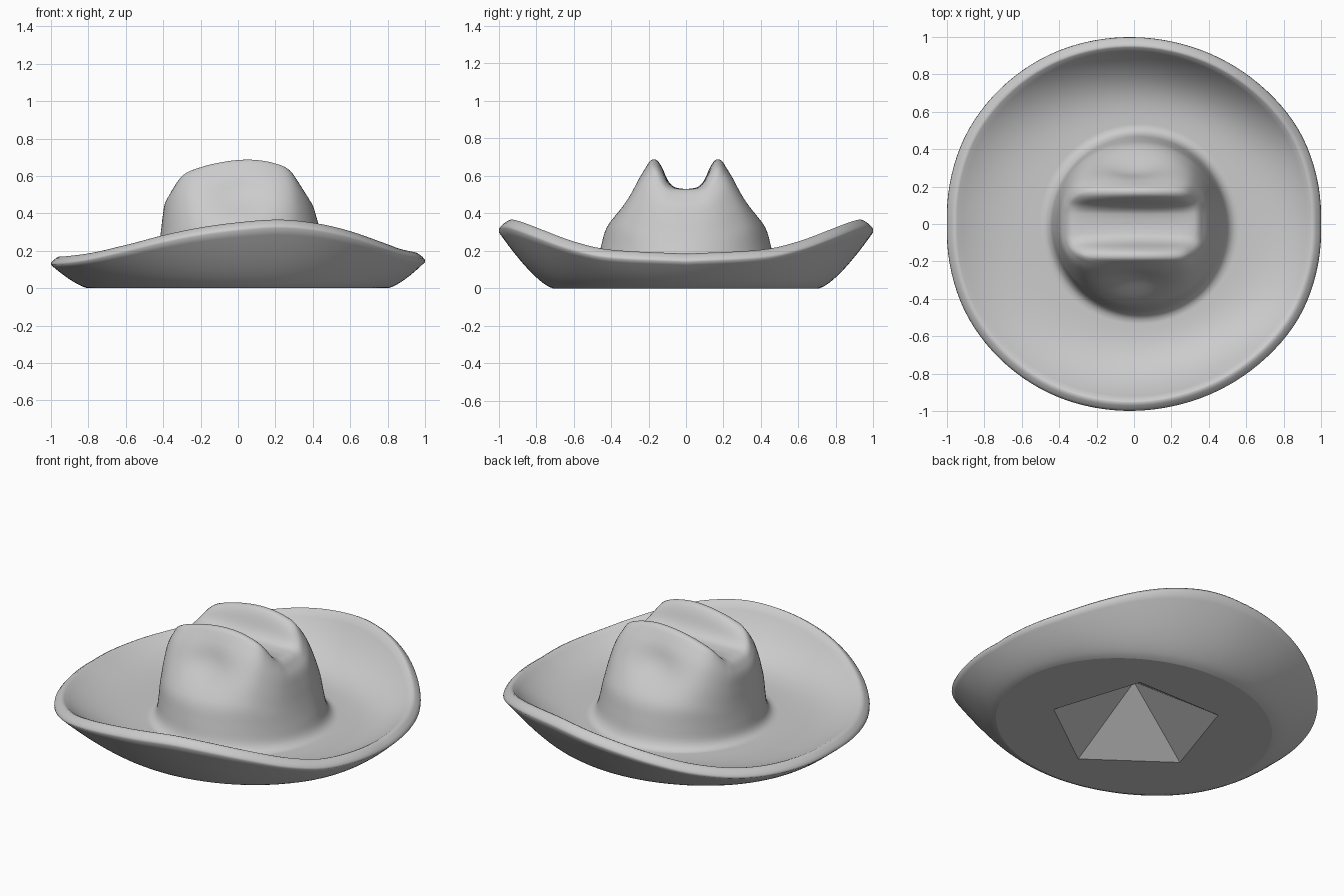
import bpy, bmesh
from math import sin, cos, pi, exp, radians

SEG = 120
ANGLES = [2 * pi * i / SEG for i in range(SEG)]

cube = bpy.data.objects.get("Cube")
if cube:
    bpy.data.objects.remove(cube)

felt = bpy.data.materials.new("grey_felt")
felt.use_nodes = True
felt.diffuse_color = (0.6, 0.6, 0.6, 1)
felt.node_tree.nodes["Principled BSDF"].inputs["Base Color"].default_value = (0.6, 0.6, 0.6, 1)


def curve(points):
    """Smooth function through a few (position, value) points."""
    xs, ys = zip(*points)
    n = len(xs)
    slope = []
    for i in range(n):
        lo, hi = max(i - 1, 0), min(i + 1, n - 1)
        slope.append((ys[hi] - ys[lo]) / (xs[hi] - xs[lo]))

    def value(x):
        x = min(max(x, xs[0]), xs[-1])
        i = next(k for k in range(n - 1) if x <= xs[k + 1])
        w = xs[i + 1] - xs[i]
        t = (x - xs[i]) / w
        return (ys[i] * (1 + 2 * t) * (1 - t) ** 2 + ys[i + 1] * t * t * (3 - 2 * t)
                + w * slope[i] * t * (1 - t) ** 2 - w * slope[i + 1] * t * t * (1 - t))
    return value


# Shape profiles
FLOOR = 0.085
arch = curve([(-.37, .52), (-.33, .57), (-.28, .615), (-.2, .647), (-.1, .672), (0, .686),
              (.1, .686), (.2, .667), (.27, .637), (.31, .59), (.37, .51)])
half_x = curve([(0, .51), (.06, .478), (.25, .453), (.48, .43), (.7, .412), (.88, .393), (1, .36)])
half_y = curve([(0, .51), (.06, .48), (.22, .456), (.4, .43), (.52, .395), (.68, .34),
                (.85, .272), (1, .202)])
groove = curve([(0, 0), (.04, .03), (.07, .1), (.1, .33), (.13, .76), (.155, .97), (.175, 1)])
rim_height = curve([(0, .185), (25, .207), (37, .245), (53, .312), (65, .35), (77, .367), (90, .352),
                    (102, .325), (114, .285), (127, .235), (143, .19), (160, .172), (180, .17)])
rim_radius = curve([(0, 1), (15, 1.009), (30, 1.014), (50, 1.003), (75, .996), (93, 1),
                    (120, 1.013), (150, 1.018), (165, 1.01), (180, 1)])


def crown_top(x, y):
    """Arched crown with a lengthwise groove between two ridges."""
    ridge = arch(x)
    low = min(.53, ridge - .01) - 4 * max(abs(x) - .3, 0) ** 2
    z = low + (ridge - low) * groove(abs(y))
    return z - 30 * max(abs(y) - .175, 0) ** 2


def crown_point(a, t, scale=1):
    n = 2 + 1.3 * t * t
    c, s = cos(a), sin(a)
    r = scale * (abs(c) ** n + abs(s) ** n) ** (-1 / n)
    return .03 * (1 - t) + half_x(t) * c * r, half_y(t) * s * r


def wall_ring(t):
    ring = []
    for a in ANGLES:
        z = FLOOR + (crown_top(*crown_point(a, 1)) - FLOOR) * t
        x, y = crown_point(a, t)
        # Pinched dent on the front and back of the crown
        dent = .05 * exp(-(x / .18) ** 2) * exp(-((t - .7) / .18) ** 2) * abs(sin(a))
        ring.append((x, y - dent * (1 if y > 0 else -1), z))
    return ring


def top_ring(scale):
    pts = [crown_point(a, 1, scale) for a in ANGLES]
    return [(x, y, crown_top(x, y)) for x, y in pts]


def rim_ring(scale, drop):
    ring = []
    for a in ANGLES:
        d = min(a, 2 * pi - a) * 180 / pi
        r = rim_radius(d) * scale
        ring.append((r * cos(a), r * sin(a), rim_height(d) - drop))
    return ring


def blend(inner, outer, u, power):
    return [(p[0] + (q[0] - p[0]) * u, p[1] + (q[1] - p[1]) * u,
             p[2] + (q[2] - p[2]) * u ** power) for p, q in zip(inner, outer)]


def loft(name, rings, start=None, end=None, smooth_angle=None):
    """Skin closed rings, with optional centre points at either end."""
    bm = bmesh.new()
    loops = [[bm.verts.new(p) for p in ring] for ring in rings]
    for lo, hi in zip(loops, loops[1:]):
        for i in range(SEG):
            j = (i + 1) % SEG
            bm.faces.new((lo[i], hi[i], hi[j], lo[j]))
    for tip, loop, flip in ((start, loops[0], False), (end, loops[-1], True)):
        if tip:
            v = bm.verts.new(tip)
            for i in range(SEG):
                pair = (loop[i], loop[(i + 1) % SEG])
                bm.faces.new((v, *(pair[::-1] if flip else pair)))
    mesh = bpy.data.meshes.new(name)
    bm.to_mesh(mesh)
    bm.free()
    mesh.materials.append(felt)
    obj = bpy.data.objects.new(name, mesh)
    bpy.context.collection.objects.link(obj)
    if smooth_angle:
        bpy.ops.object.select_all(action='DESELECT')
        bpy.context.view_layer.objects.active = obj
        obj.select_set(True)
        bpy.ops.object.shade_smooth_by_angle(angle=radians(smooth_angle))
    return obj


# Crown, brim and turned rim as one continuous felt surface
base = wall_ring(0)
lip = rim_ring(.945, .004)
sole = [(.8 * cos(a), .71 * sin(a), 0) for a in ANGLES]
edge = rim_ring(1, .045)

rings = [top_ring(i / 20) for i in range(1, 21)]
rings += [wall_ring(1 - i / 24) for i in range(1, 25)]
rings += [blend(base, lip, i / 18, 2.9) for i in range(1, 19)]
rings += [rim_ring(s, d) for s, d in ((.956, 0), (.972, .009), (.988, .022), (.998, .034))]
rings += [blend(sole, edge, 1 - i / 12, 1.4) for i in range(13)]
loft("hat_body", rings, start=(0, 0, crown_top(0, 0)), smooth_angle=85)

# Flat underside with a five-sided opening, one corner facing the front
opening = []
for a in ANGLES:
    off = (a + radians(18)) % radians(72) - radians(36)
    r = .48 * cos(radians(36)) / cos(off)
    opening.append((r * cos(a), r * sin(a), 0))
loft("underside", [sole, opening])

# Pointed five-sided hollow inside the hat
loft("inner_hollow", [opening], end=(0, 0, .28))
